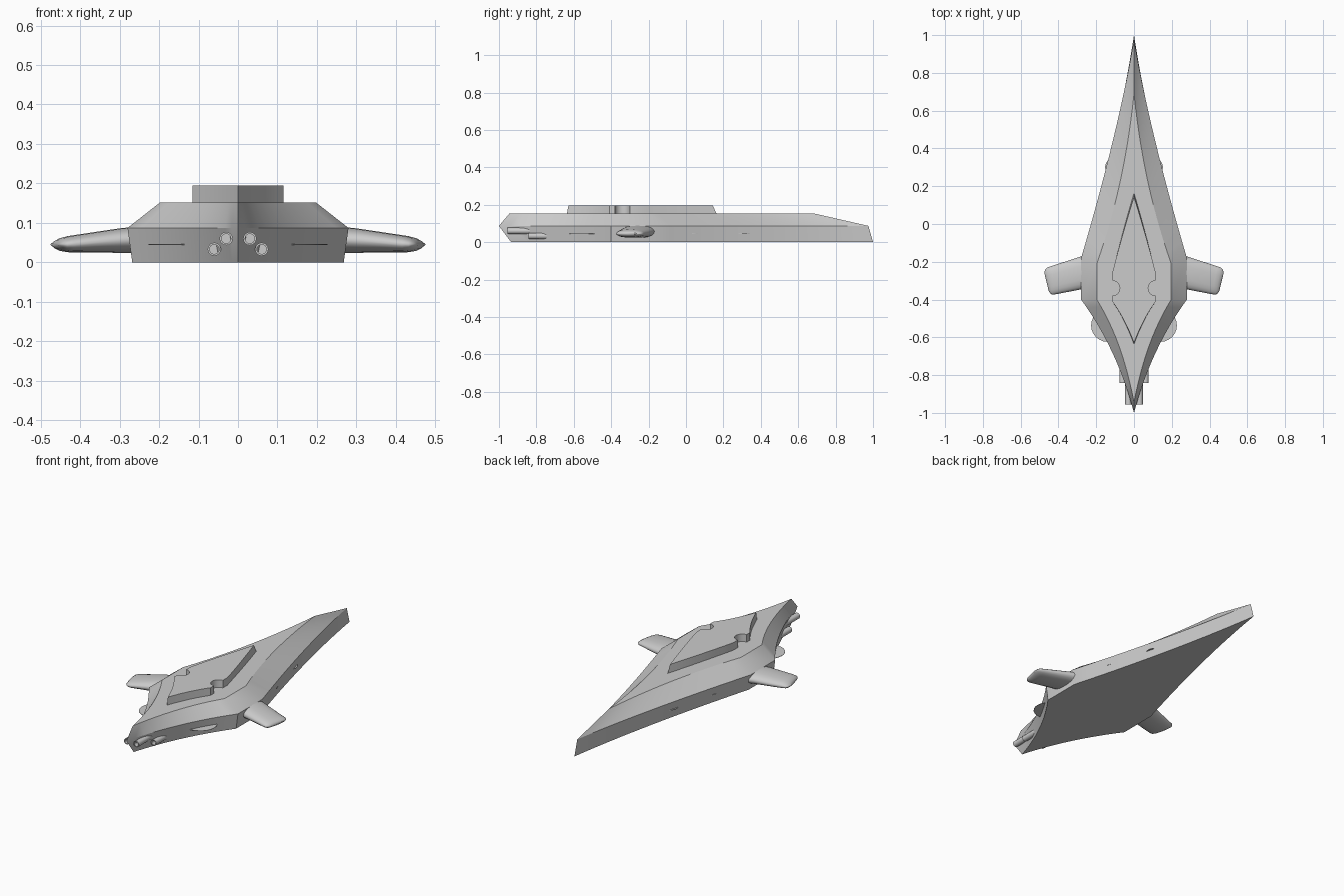
import bpy, bmesh
from math import cos, sin, pi, radians

if "Cube" in bpy.data.objects:
    bpy.data.objects.remove(bpy.data.objects["Cube"])


def finish(name, rings, cap_start=True, cap_end=True, mirror=False, angle=28):
    """Skin a list of closed rings into an object."""
    bm = bmesh.new()
    rows = [[bm.verts.new(p) for p in r] for r in rings]
    n = len(rows[0])
    for a, b in zip(rows, rows[1:]):
        for i in range(n):
            j = (i + 1) % n
            bm.faces.new((a[i], a[j], b[j], b[i]))
    if cap_start:
        bm.faces.new(rows[0][::-1])
    if cap_end:
        bm.faces.new(rows[-1])
    bmesh.ops.recalc_face_normals(bm, faces=bm.faces)
    me = bpy.data.meshes.new(name)
    bm.to_mesh(me)
    bm.free()
    ob = bpy.data.objects.new(name, me)
    bpy.context.collection.objects.link(ob)
    bpy.ops.object.select_all(action='DESELECT')
    ob.select_set(True)
    bpy.context.view_layer.objects.active = ob
    bpy.ops.object.shade_smooth_by_angle(angle=radians(angle))
    if mirror:
        m = ob.modifiers.new("mirror", 'MIRROR')
        m.use_mirror_merge = False
    return ob


def bez(a, c, b, n):
    return [tuple((1-t)**2*p + 2*t*(1-t)*q + t*t*r for p, q, r in zip(a, c, b))
            for t in (i / n for i in range(n + 1))]


def closed(half, z):
    """Mirror a half outline (nose to tail, both on x=0) into a ring."""
    left = [(-x, y) for x, y in half[-2:0:-1]]
    return [(x, y, z) for x, y in half + left]


def hull_ring(nose, c1, side, front_y, c2, tail, z):
    half = bez((0, nose), c1, (side, front_y), 14) + bez((side, -0.40), c2, (0, tail), 12)
    return closed(half, z)


# Hull: bottom, widest line, deck
finish("hull", [
    hull_ring(1.0, (0.08, 0.48), 0.268, -0.18, (0.085, -0.65), -0.935, 0.0),
    hull_ring(0.975, (0.085, 0.48), 0.28, -0.18, (0.09, -0.66), -1.0, 0.087),
    hull_ring(0.69, (0.05, 0.2), 0.197, -0.21, (0.06, -0.62), -0.945, 0.152)])

# Raised deck with a round notch on each side
notch = [(0.115 - 0.04 * sin(a), -0.34 + 0.04 * cos(a))
         for a in (pi * i / 10 for i in range(11))]
deck = (bez((0, 0.165), (0.055, -0.02), (0.115, -0.26), 8) + notch
        + bez((0.115, -0.41), (0.05, -0.5), (0, -0.637), 8))
top = [(x, y - 0.022 * max(0, y + 0.2) / 0.365 + 0.008 * max(0, -0.41 - y) / 0.227)
       for x, y in deck]
finish("raised_deck", [closed(deck, 0.15), closed(top, 0.195)])

# Side fins with rounded section and tip
stations = [  # leading x, y, trailing x, y, centre z, half thickness
    (0.24, -0.158, 0.24, -0.338, 0.058, 0.034),
    (0.30, -0.178, 0.30, -0.350, 0.055, 0.031),
    (0.44, -0.224, 0.415, -0.372, 0.046, 0.021),
    (0.460, -0.230, 0.432, -0.374, 0.045, 0.017),
    (0.470, -0.240, 0.443, -0.368, 0.045, 0.011),
    (0.475, -0.258, 0.452, -0.354, 0.045, 0.004)]
fin = []
for lx, ly, tx, ty, zc, h in stations:
    ring = []
    for i in range(20):
        c, s = cos(2*pi*i/20), sin(2*pi*i/20)
        k = abs(c)**0.75 * (1 if c > 0 else -1)
        ring.append(((lx+tx)/2 + (lx-tx)/2*k, (ly+ty)/2 + (ly-ty)/2*k, zc + h*s))
    fin.append(ring)
finish("side_fin", fin, mirror=True, angle=50)

# Thin flat discs poking out of the flanks
for name, x, y, r in (("rear_flank_disc", 0.14, -0.537, 0.087),
                      ("middle_flank_disc", 0.155, 0.035, 0.05),
                      ("front_flank_disc", 0.10, 0.30, 0.053)):
    if name.startswith("middle"):
        x = 0.165
    finish(name, [[(x + r*cos(2*pi*i/24), y + r*sin(2*pi*i/24), z) for i in range(24)]
                  for z in (0.044, 0.046)], mirror=True)

# Hollow rear tubes
for name, x, z, y0, y1 in (("inner_tube", 0.030, 0.060, -0.955, -0.70),
                           ("outer_tube", 0.060, 0.033, -0.842, -0.66)):
    path = [(y1, 0.017), (y0, 0.017), (y0, 0.012), (y0 + 0.04, 0.012)]
    finish(name, [[(x + r*cos(2*pi*i/16), y, z + r*sin(2*pi*i/16)) for i in range(16)]
                  for y, r in path], mirror=True)
